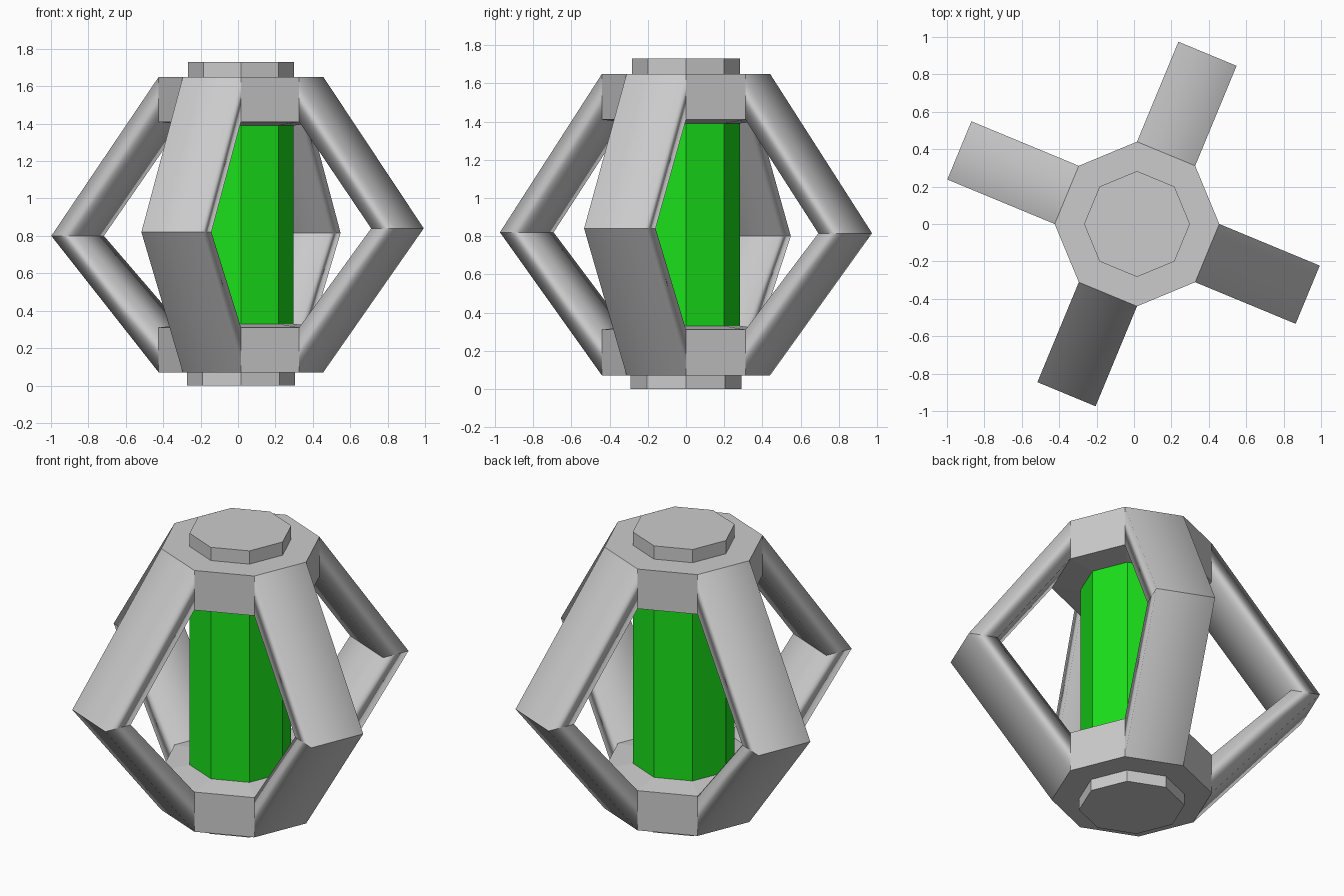
import bpy, bmesh
from math import cos, sin, radians

if "Cube" in bpy.data.objects:
    bpy.data.objects.remove(bpy.data.objects["Cube"])

CX, SIDES = 0.016, 8
HALF = 0.44 * sin(radians(22.5))      # half width of an octagon side
APO = 0.44 * cos(radians(22.5))       # distance to an octagon side


def finish(bm, name):
    bmesh.ops.recalc_face_normals(bm, faces=bm.faces[:])
    me = bpy.data.meshes.new(name)
    bm.to_mesh(me)
    bm.free()
    ob = bpy.data.objects.new(name, me)
    bpy.context.collection.objects.link(ob)
    return ob


def lathe(name, profile, open_band=None, cap=False):
    """Eight-sided lathe of (radius, z); every other face of open_band is left out."""
    bm = bmesh.new()
    rings = [[bm.verts.new((CX + r * cos(radians(45 * k)), r * sin(radians(45 * k)), z))
              for k in range(SIDES)] for r, z in profile]
    for b in range(len(rings) - 1):
        for k in range(SIDES):
            if b == open_band and k % 2:
                continue              # an arm joins here
            n = (k + 1) % SIDES
            bm.faces.new((rings[b][k], rings[b][n], rings[b + 1][n], rings[b + 1][k]))
    if cap:
        bm.faces.new(rings[0])
    ob = finish(bm, name)
    return ob


def arm(name, angle, reach, elbow_z):
    """Bent rectangular arm running from the top collar to the bottom collar."""
    a = radians(angle)
    bm = bmesh.new()

    def pt(r, side, z):
        return bm.verts.new((CX + r * cos(a) - side * sin(a), r * sin(a) + side * cos(a), z))

    sections = [((APO, 1.65), (APO, 1.41)),
                ((reach, elbow_z), (reach - 0.165, elbow_z)),
                ((APO, 0.07), (APO, 0.31))]
    rings = [[pt(o[0], HALF, o[1]), pt(o[0], -HALF, o[1]),
              pt(i[0], -HALF, i[1]), pt(i[0], HALF, i[1])] for o, i in sections]
    for s in range(2):
        for k in range(4):
            n = (k + 1) % 4
            bm.faces.new((rings[s][k], rings[s][n], rings[s + 1][n], rings[s + 1][k]))
    # smooth along the length, sharp at the elbow
    for f in bm.faces:
        f.smooth = True
    for k in range(4):
        bm.edges.get((rings[1][k], rings[1][(k + 1) % 4])).smooth = False
    ob = finish(bm, name)
    mod = ob.modifiers.new("weighted", 'WEIGHTED_NORMAL')
    mod.keep_sharp = True
    return ob


# end collars with their caps
lathe("top_collar", [(0.283, 1.73), (0.283, 1.65), (0.44, 1.65), (0.44, 1.41), (0.28, 1.39)],
      open_band=2, cap=True)
lathe("bottom_collar", [(0.29, 0), (0.29, 0.07), (0.44, 0.07), (0.44, 0.31), (0.28, 0.33)],
      open_band=2, cap=True)

# green core
core = lathe("green_core", [(0.282, 1.392), (0.282, 0.328)])
mat = bpy.data.materials.new("green")
mat.diffuse_color = (0.01, 0.75, 0.01, 1)
mat.use_nodes = True
mat.node_tree.nodes["Principled BSDF"].inputs["Base Color"].default_value = mat.diffuse_color
core.data.materials.append(mat)

# four guard arms
arm("back_arm", 67.5, 0.985, 0.815)
arm("left_arm", 157.5, 1.028, 0.80)
arm("front_arm", 247.5, 0.985, 0.82)
arm("right_arm", 337.5, 0.988, 0.84)
